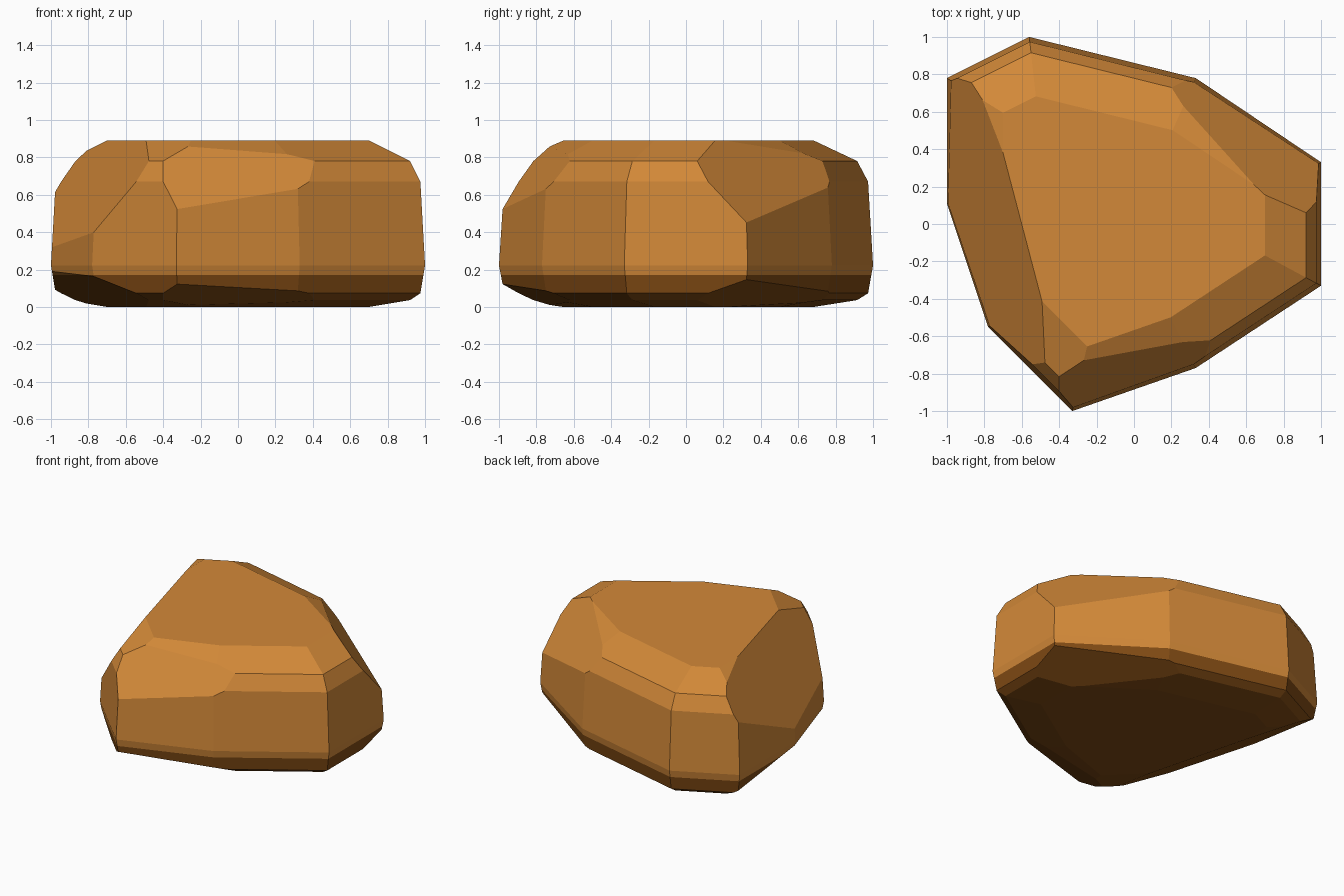
import bpy, bmesh
from mathutils import Vector

if "Cube" in bpy.data.objects:
    bpy.data.objects.remove(bpy.data.objects["Cube"])

MID = 0.2225          # height of the widest outline
HALF = 0.6675         # height of the upper half; the lower half is squashed to a third
BASE_LINE = 0.17      # below this the stone is darker

# widest outline of the boulder, counter-clockwise
OUTLINE = [(-1, .11), (-.78, -.55), (-.33, -1), (.33, -.77), (1, -.33),
           (1, .33), (.33, .78), (-.56, 1), (-1, .78)]
# edge rounding: (inset, height above the middle)
PROFILE = [(0, 0), (.025, .4475), (.08, .5575), (.30, HALF)]
# large chipped facets: normal, and a point on the facet
CHIPS = [((-.80, -.21, .512), (-.70, .38, .89)),
         ((.057, -.238, .1695), (-.325, -.983, .52)),
         ((.67, .72, .714), (.92, .06, .78))]


def material(name, colour):
    m = bpy.data.materials.new(name)
    m.diffuse_color = (*colour, 1)
    m.use_nodes = True
    m.node_tree.nodes["Principled BSDF"].inputs["Base Color"].default_value = m.diffuse_color
    return m


def chip(bm, point, normal):
    """Slice off everything beyond a plane and close the cut."""
    cut = bmesh.ops.bisect_plane(
        bm, geom=bm.verts[:] + bm.edges[:] + bm.faces[:], dist=1e-5,
        plane_co=point, plane_no=normal.normalized(), clear_outer=True)
    if any(e.is_boundary for e in bm.edges):
        bmesh.ops.holes_fill(bm, edges=[e for e in bm.edges if e.is_boundary], sides=0)


def chip_both(bm, point, normal):
    """Same cut on the upper and the lower half."""
    for s in (1, -1):
        chip(bm, Vector((point.x, point.y, point.z * s)),
             Vector((normal.x, normal.y, normal.z * s)))


# block to carve from
bm = bmesh.new()
bmesh.ops.create_cube(bm, size=2)
for v in bm.verts:
    v.co = Vector((v.co.x * 1.5, v.co.y * 1.5, v.co.z * HALF))

# tapered walls and rounded rims, one set for each outline side
for i, a in enumerate(OUTLINE):
    b = OUTLINE[(i + 1) % len(OUTLINE)]
    out = Vector((b[1] - a[1], a[0] - b[0], 0)).normalized()
    for (i0, z0), (i1, z1) in zip(PROFILE, PROFILE[1:]):
        point = Vector((a[0], a[1], z0)) - out * i0
        chip_both(bm, point, out * (z1 - z0) + Vector((0, 0, i1 - i0)))

# chipped facets
for n, p in CHIPS:
    chip_both(bm, Vector(p) - Vector((0, 0, MID)), Vector(n))

# flatten the underside and stand it on the ground
bmesh.ops.remove_doubles(bm, verts=bm.verts[:], dist=1e-4)
for v in bm.verts:
    v.co.z = MID + (v.co.z if v.co.z > 0 else v.co.z / 3)

# dark base band
bmesh.ops.bisect_plane(bm, geom=bm.verts[:] + bm.edges[:] + bm.faces[:],
                       plane_co=(0, 0, BASE_LINE), plane_no=(0, 0, 1))
bmesh.ops.recalc_face_normals(bm, faces=bm.faces[:])
for f in bm.faces:
    f.material_index = int(f.calc_center_median().z < BASE_LINE)
    f.smooth = False

mesh = bpy.data.meshes.new("boulder")
bm.to_mesh(mesh)
bm.free()
mesh.materials.append(material("ochre stone", (.65, .25, .04)))
mesh.materials.append(material("dark brown base", (.22, .07, .007)))
bpy.context.collection.objects.link(bpy.data.objects.new("boulder", mesh))
